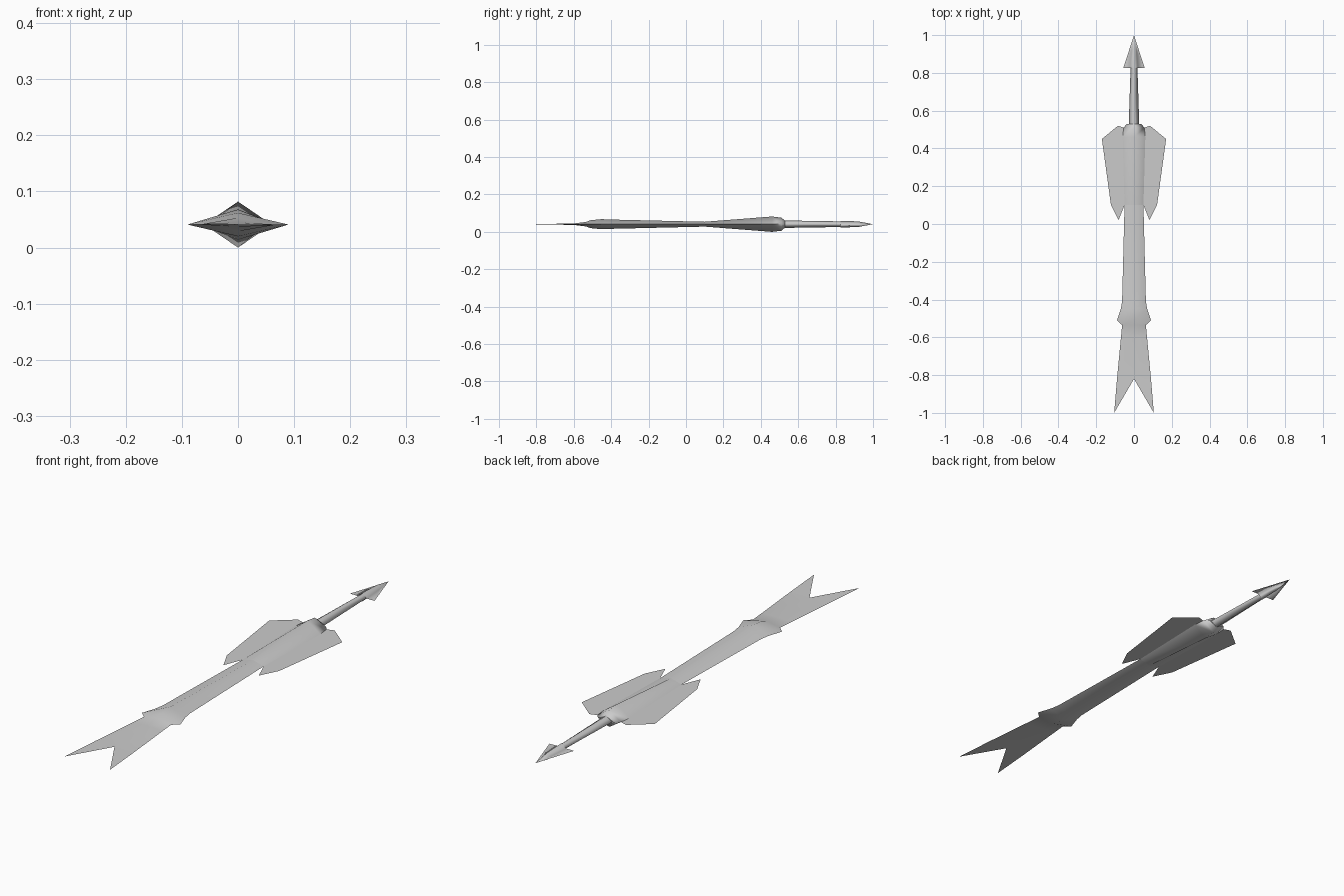
import bpy
import bmesh

if "Cube" in bpy.data.objects:
    bpy.data.objects.remove(bpy.data.objects["Cube"], do_unlink=True)

MID = 0.041  # height of the flat centre plane

grey = bpy.data.materials.new("plain_grey")
grey.use_nodes = True
grey.diffuse_color = (0.6, 0.6, 0.6, 1)
grey.node_tree.nodes["Principled BSDF"].inputs["Base Color"].default_value = (0.6, 0.6, 0.6, 1)


def build(name, rings, sheets=(), sharp=10.0, cap=False):
    """Loft diamond sections (y, half width, half height), add mirrored flat sheets."""
    bm = bmesh.new()
    loops = []
    for y, w, h in rings:
        pts = [(w, 0), (0, h), (-w, 0), (0, -h)]
        loops.append([bm.verts.new((x, y, MID + z)) for x, z in pts])
    for a, b in zip(loops, loops[1:]):
        for i in range(4):
            j = (i + 1) % 4
            bm.faces.new((a[i], a[j], b[j], b[i])).smooth = True
    if cap:
        bm.faces.new(loops[0])
    for sheet in sheets:
        for side in (1, -1):
            f = bm.faces.new([bm.verts.new((side * x, y, MID)) for x, y in sheet])
            f.smooth = True
            f.normal_update()
            if f.normal.z < 0:
                f.normal_flip()
    bmesh.ops.remove_doubles(bm, verts=bm.verts, dist=1e-5)
    bm.normal_update()
    for e in bm.edges:
        if len(e.link_faces) == 2 and e.calc_face_angle(0) > sharp:
            e.smooth = False
    mesh = bpy.data.meshes.new(name)
    bm.to_mesh(mesh)
    bm.free()
    mesh.materials.append(grey)
    obj = bpy.data.objects.new(name, mesh)
    bpy.context.collection.objects.link(obj)
    return obj


# Wing outline columns: body edge, middle line, outer edge
root = [(0.05, 0.10), (0.06, 0.46), (0.055, 0.51)]
mid = [(0.082, 0.02), (0.10, 0.46), (0.085, 0.52)]
outer = [(0.122, 0.10), (0.17, 0.45)]
wings = [
    (root[0], mid[0], mid[1], root[1]),
    (root[1], mid[1], mid[2], root[2]),
    (mid[0], outer[0], outer[1], mid[1]),
    (mid[1], outer[1], mid[2]),
]

# Main body with its flat side wings
build("body_with_wings",
      [(0.53, 0.038, 0.018), (0.51, 0.055, 0.035), (0.46, 0.06, 0.041), (0.10, 0.05, 0.013)],
      wings, cap=True)

# Long rear body, small side spurs and forked flat tail
build("forked_tail",
      [(0.10, 0.05, 0.013), (-0.41, 0.063, 0.025), (-0.45, 0.07, 0.027), (-0.51, 0.09, 0.021),
       (-0.535, 0.063, 0.012), (-0.60, 0.069, 0.004), (-0.82, 0.09, 0.0)],
      [((0, -0.82), (0.09, -0.82), (0.105, -1.0))], sharp=1.0)

# Thin neck rod
build("neck", [(0.83, 0.018, 0.015), (0.52, 0.028, 0.02)])

# Pointed head with flat barbs on both sides
build("pointed_head",
      [(1.0, 0.0, 0.0), (0.92, 0.013, 0.015), (0.825, 0.02, 0.018)],
      [((0, 1.0), (0.026, 0.92), (0.013, 0.92)),
       ((0.013, 0.92), (0.026, 0.92), (0.057, 0.825), (0.02, 0.825))], cap=False)
